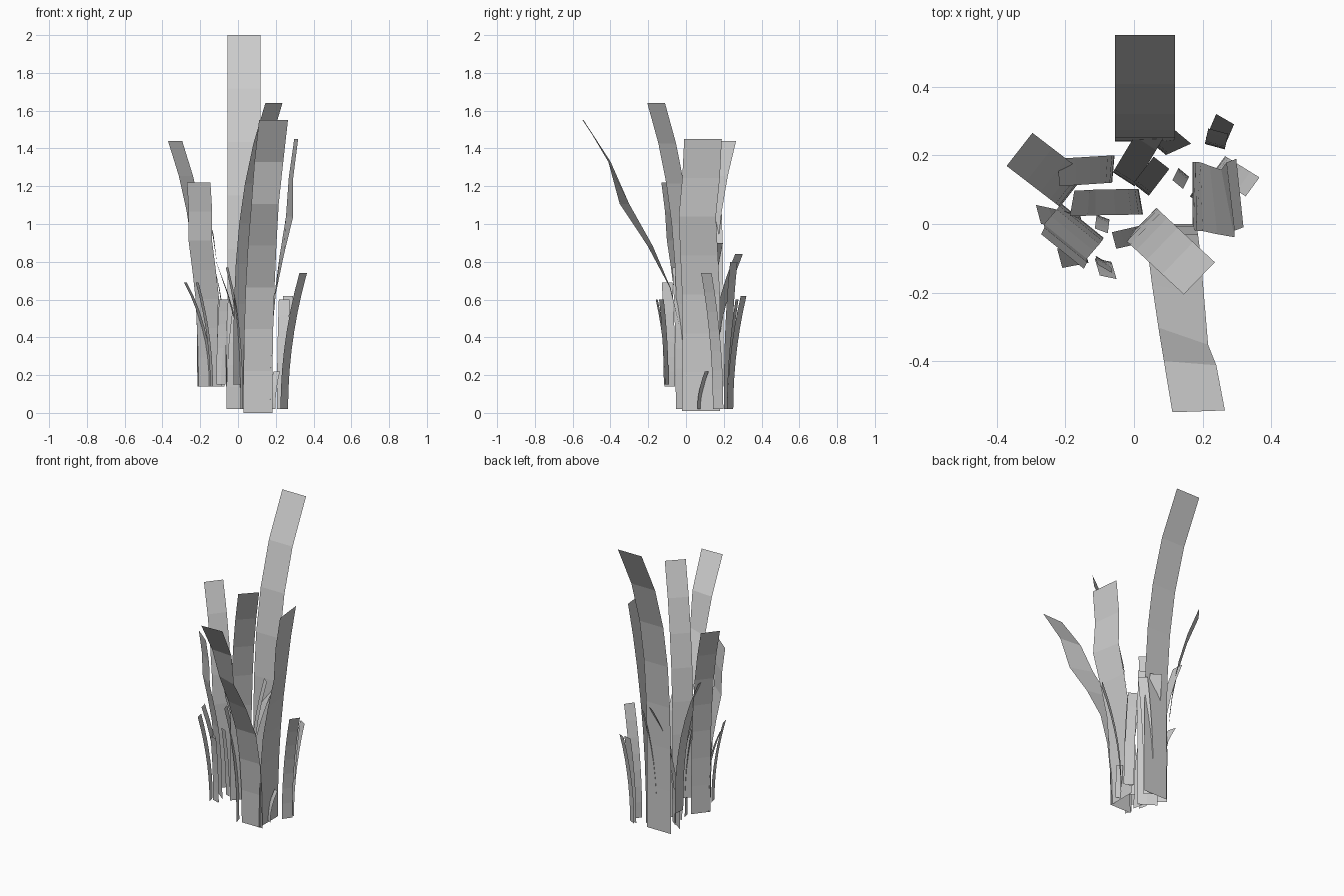
import bpy, math

if "Cube" in bpy.data.objects:
    bpy.data.objects.remove(bpy.data.objects["Cube"])


def blade(name, base, top, z0, z1, width, angle, power=2.5, twist=0,
          bulge=(0, 0, 0), segments=7):
    """Flat ribbon of constant width whose centre line bends from base to top.
    bulge = x shift, y shift and turn in degrees, strongest at 70% height."""
    verts, faces = [], []
    for i in range(segments + 1):
        t = i / segments
        k = t ** power
        b = math.sin(math.pi * t * t) ** 4
        a = math.radians(angle + twist * k + bulge[2] * b)
        cx = base[0] + (top[0] - base[0]) * k + bulge[0] * b
        cy = base[1] + (top[1] - base[1]) * k + bulge[1] * b
        dx, dy = math.cos(a) * width / 2, math.sin(a) * width / 2
        z = z0 + (z1 - z0) * t
        verts += [(cx - dx, cy - dy, z), (cx + dx, cy + dy, z)]
        if i:
            n = 2 * i
            faces.append((n - 2, n - 1, n + 1, n))
    mesh = bpy.data.meshes.new(name)
    mesh.from_pydata(verts, [], faces)
    obj = bpy.data.objects.new(name, mesh)
    bpy.context.collection.objects.link(obj)
    return obj


# Tall outer blades
blade("tall_back_blade", (.032, .24), (.032, .55), .02, 2.0, .176, 0, 4)
blade("tall_front_blade", (.105, 0), (.188, -.545), 0, 1.55, .153, 0, 2.3, 2, (0, -.075, -20))
blade("front_right_blade", (.02, 0), (.19, -.158), .15, 1.64, .13, 46, 3)
blade("back_left_blade", (-.178, .098), (-.333, .217), .14, 1.44, .122, 52, 3)
blade("right_blade", (.17, .08), (.308, .09), .01, 1.45, .2, 90, 2.1, 6, (.035, -.025, 8))
blade("front_left_blade", (-.15, .01), (-.208, -.08), .14, 1.22, .16, -39, 2, 0, (-.02, -.015, 0))

# Middle height blades
blade("left_inner_blade", (.02, .065), (-.18, .06), .02, 1.1, .075, 100, 2.3, -20, (-.04, 0, 0))
blade("left_rear_blade", (-.06, .16), (-.22, .15), .14, 1.05, .08, 85, 2.5, 10)
blade("centre_rear_blade", (-.03, .13), (.06, .28), .02, .84, .075, -33, 2.3)
blade("centre_blade", (.02, .1), (.08, .178), .02, .9, .058, -38, 2.5)
blade("small_front_blade", (.02, -.03), (-.058, -.048), .02, .77, .05, 105, 2.5)

# Short blades around the edge
blade("right_side_blade", (.245, .17), (.345, .108), .02, .74, .068, 54, 2)
blade("right_rear_blade", (.235, .235), (.265, .305), .02, .62, .06, -30, 2)
blade("right_rear_short_blade", (.235, .225), (.245, .27), .02, .6, .06, -15, 2)
blade("rear_short_blade", (.07, .22), (.143, .253), .02, .8, .06, -40, 2.5)
blade("right_inner_blade", (.145, .15), (.127, .115), .02, .6, .04, -40, 2)
blade("left_side_blade", (-.15, 0), (-.278, .028), .14, .69, .057, 105, 2.3)
blade("left_front_short_blade", (-.14, -.085), (-.216, -.1), .14, .69, .058, 105, 2)
blade("front_short_blade", (-.09, -.105), (-.075, -.155), .15, .6, .05, -12, 2)
blade("front_inner_blade", (-.09, -.105), (-.085, -.13), .15, .6, .05, -30, 2)
blade("left_inner_short_blade", (-.09, .02), (-.095, -.02), .14, .6, .04, -20, 2)
blade("right_front_short_blade", (.18, .07), (.205, .11), .02, .22, .04, -30, 2)
